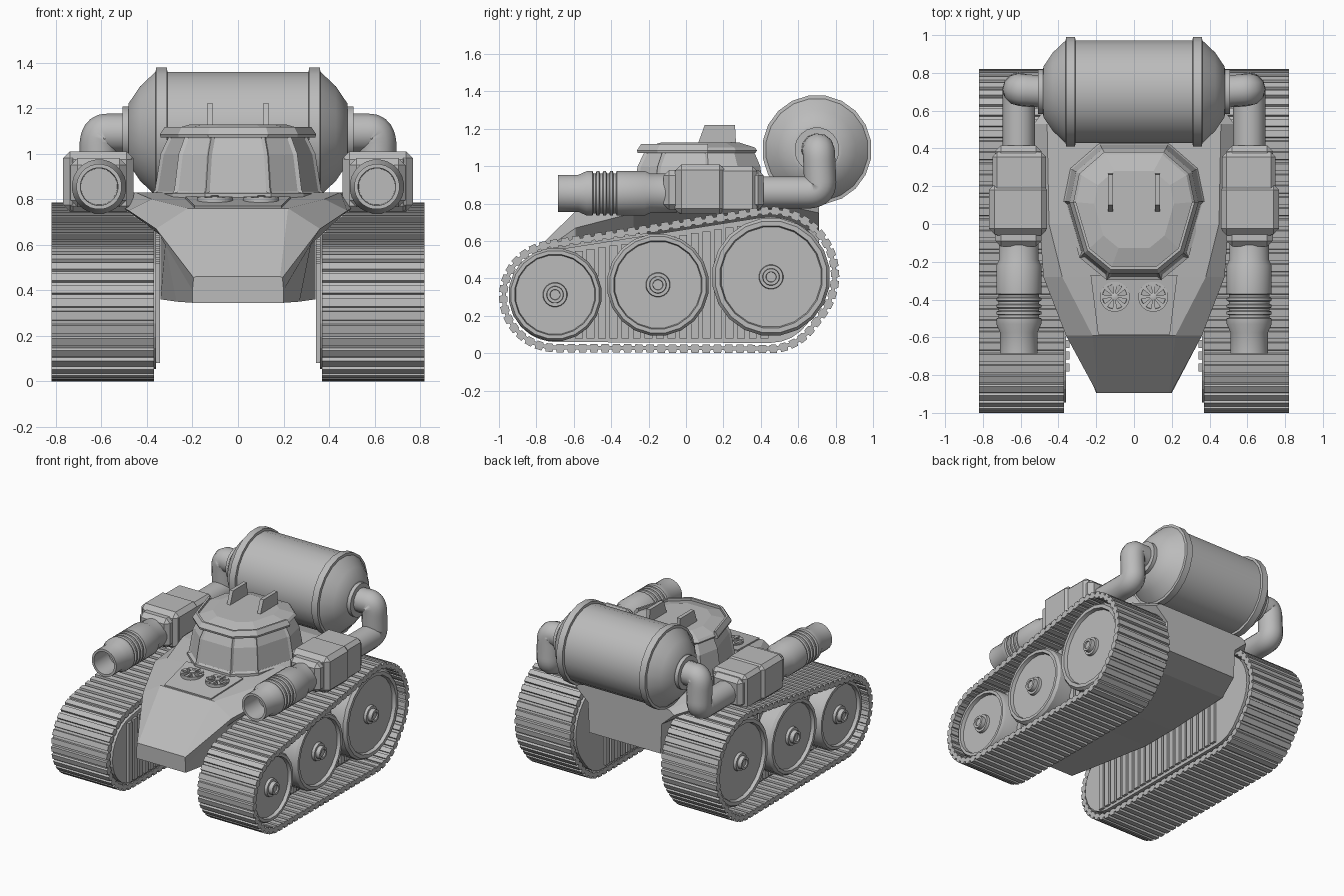
import bpy, bmesh, math
from mathutils import Vector
from mathutils.geometry import convex_hull_2d

if "Cube" in bpy.data.objects:
    bpy.data.objects.remove(bpy.data.objects["Cube"], do_unlink=True)

grey = bpy.data.materials.new("plain grey")
grey.use_nodes = True
grey.diffuse_color = (0.5, 0.5, 0.5, 1)
grey.node_tree.nodes["Principled BSDF"].inputs["Base Color"].default_value = (0.5, 0.5, 0.5, 1)


def finish(name, bm, mirror=False, smooth=True, bevel=0):
    bmesh.ops.recalc_face_normals(bm, faces=bm.faces)
    me = bpy.data.meshes.new(name)
    bm.to_mesh(me)
    bm.free()
    me.materials.append(grey)
    if smooth:
        for p in me.polygons:
            p.use_smooth = True
        me.set_sharp_from_angle(angle=math.radians(32))
    ob = bpy.data.objects.new(name, me)
    bpy.context.scene.collection.objects.link(ob)
    if bevel:
        m = ob.modifiers.new("Bevel", 'BEVEL')
        m.width, m.segments = bevel, 1
    if mirror:
        ob.modifiers.new("Mirror", 'MIRROR').use_mirror_merge = False
    return ob


def loft(rings, closed=False):
    """Skin a list of equal rings of points; cap the ends unless closed."""
    bm = bmesh.new()
    vr = [[bm.verts.new(p) for p in r] for r in rings]
    n = len(vr[0])
    pairs = list(zip(vr, vr[1:])) + ([(vr[-1], vr[0])] if closed else [])
    for a, b in pairs:
        for i in range(n):
            j = (i + 1) % n
            bm.faces.new((a[i], a[j], b[j], b[i]))
    if not closed:
        bm.faces.new(vr[0])
        bm.faces.new(vr[-1])
    return bm


def spin(profile, axis, centre, n=16):
    """Revolve (radius, offset) pairs about an axis through centre."""
    rings = []
    for r, t in profile:
        ring = []
        for i in range(n):
            a = math.tau * (i + 0.5) / n
            u, v = r * math.cos(a), r * math.sin(a)
            p = {'X': (t, u, v), 'Y': (u, t, v), 'Z': (u, v, t)}[axis]
            ring.append(Vector(centre) + Vector(p))
        rings.append(ring)
    return loft(rings)


def add_box(bm, x0, x1, y0, y1, z0, z1):
    v = bmesh.ops.create_cube(bm, size=1)["verts"]
    bmesh.ops.scale(bm, verts=v, vec=(x1 - x0, y1 - y0, z1 - z0))
    bmesh.ops.translate(bm, verts=v, vec=((x0 + x1) / 2, (y0 + y1) / 2, (z0 + z1) / 2))


# Track path: hull around the wheel circles, resampled evenly
cloud = []
for cy, cz, r in ((-0.70, 0.305, 0.30), (0.45, 0.415, 0.37), (0.45, 0.30, 0.30)):
    for i in range(64):
        a = math.tau * i / 64
        cloud.append(Vector((cy + r * math.cos(a), cz + r * math.sin(a))))
path = [cloud[i] for i in convex_hull_2d(cloud)]
area = sum(p.x * q.y - q.x * p.y for p, q in zip(path, path[1:] + path[:1]))
if area < 0:
    path.reverse()
lengths = [(q - p).length for p, q in zip(path, path[1:] + path[:1])]
total = sum(lengths)


def on_path(d, inset):
    d %= total
    i = 0
    while i < len(path) - 1 and d > lengths[i]:
        d -= lengths[i]
        i += 1
    p, q = path[i], path[(i + 1) % len(path)]
    t = (q - p).normalized()
    return p + t * d + Vector((-t.y, t.x)) * inset


TEETH = 74
outer, inner = [], []
for i in range(TEETH):
    for frac, dep in ((0.0, 0), (0.62, 0), (0.68, 0.015), (0.94, 0.015)):
        d = (i + frac) * total / TEETH
        outer.append(on_path(d, dep))
        inner.append(on_path(d, 0.045 - dep * 0.6))


def at_x(pts, x):
    return [Vector((x, p.x, p.y)) for p in pts]


finish("track", loft([at_x(outer, 0.37), at_x(outer, 0.82), at_x(inner, 0.82),
                      at_x(inner, 0.37)], closed=True), mirror=True, smooth=False)

# Track core with vertical ribs
core = [on_path(i * total / 60, 0.055) for i in range(60)]
finish("track_core", loft([at_x(core, 0.36), at_x(core, 0.62)]), mirror=True, smooth=False)
bm = bmesh.new()
for i in range(20):
    y = -0.78 + i * 0.062
    add_box(bm, 0.342, 0.645, y, y + 0.042, 0.08, 0.53 + 0.155 * (y + 0.7))
finish("track_ribs", bm, mirror=True, smooth=False)

# Road wheels with raised rims and hubs
for name, y, z, R in (("front_wheel", -0.70, 0.313, 0.25), ("middle_wheel", -0.15, 0.366, 0.274),
                      ("rear_wheel", 0.455, 0.408, 0.317)):
    prof = [(R, 0.55), (R, 0.755), (R * 0.95, 0.775), (R * 0.87, 0.775), (R * 0.85, 0.75),
            (0.066, 0.75), (0.063, 0.77), (0.046, 0.77), (0.044, 0.80), (0.028, 0.80), (0.026, 0.79)]
    finish(name, spin(prof, 'X', (0, y, z), 20), mirror=True)

# Hull: sections of (y, then x and z for bottom, waist, lip and deck edge)
sections = [
    (-0.895, (0.20, 0.345), (0.20, 0.40), (0.195, 0.455), (0.185, 0.46)),
    (-0.59, (0.27, 0.35), (0.32, 0.60), (0.36, 0.67), (0.22, 0.76)),
    (-0.28, (0.34, 0.36), (0.34, 0.64), (0.48, 0.75), (0.38, 0.80)),
    (0.0, (0.34, 0.36), (0.34, 0.64), (0.50, 0.76), (0.45, 0.83)),
    (0.53, (0.34, 0.38), (0.34, 0.66), (0.53, 0.79), (0.46, 0.83)),
    (0.71, (0.29, 0.44), (0.30, 0.66), (0.40, 0.75), (0.36, 0.78)),
]
rings = []
for y, *pts in sections:
    rings.append([Vector((x, y, z)) for x, z in pts] + [Vector((-x, y, z)) for x, z in reversed(pts)])
finish("hull", loft(rings), smooth=False)

# Hood panel
hood = [(0.19, -0.585, 0.762), (0.23, -0.27, 0.803), (-0.23, -0.27, 0.803), (-0.19, -0.585, 0.762)]
finish("hood_panel", loft([[Vector(p) + Vector((0, 0, h)) for p in hood] for h in (-0.02, 0.008)]),
       smooth=False)

# Hood fans: ring, hub and blades
fan_centre = Vector((0.102, -0.385, 0.785))
finish("fan_ring", spin([(0.08, -0.01), (0.08, 0.022), (0.066, 0.022), (0.064, 0.010)],
                        'Z', fan_centre, 20), mirror=True)
finish("fan_hub", spin([(0.02, 0), (0.02, 0.03), (0.012, 0.033)], 'Z', fan_centre, 12), mirror=True)
bm = bmesh.new()
for i in range(8):
    a = math.tau * i / 8
    d, n = Vector((math.cos(a), math.sin(a), 0)), Vector((-math.sin(a), math.cos(a), 0))
    quad = [d * 0.015 - n * 0.005, d * 0.078 - n * 0.013, d * 0.078 + n * 0.013, d * 0.015 + n * 0.005]
    lo = [bm.verts.new(fan_centre + p) for p in quad]
    hi = [bm.verts.new(fan_centre + p + Vector((0, 0, 0.026))) for p in quad]
    bm.faces.new(lo)
    bm.faces.new(hi)
    for k in range(4):
        m = (k + 1) % 4
        bm.faces.new((lo[k], lo[m], hi[m], hi[k]))
finish("fan_blades", bm, mirror=True, smooth=False)

# Cockpit
half = [(0.14, -0.285), (0.28, -0.17), (0.365, 0.12), (0.33, 0.29), (0.18, 0.42)]
outline = half + [(-x, y) for x, y in reversed(half)]


def cabin_ring(s, z):
    return [Vector((x * s, 0.09 + (y - 0.09) * s, z)) for x, y in outline]


bm = loft([cabin_ring(1.03, 0.78), cabin_ring(1.03, 0.825), cabin_ring(1.0, 0.84),
           cabin_ring(0.93, 1.0), cabin_ring(0.82, 1.085)])
# join the two window bands into single tall panes, then recess them
bm.normal_update()
panes = [f for f in bm.faces if 0.83 < f.calc_center_median().z < 1.08
         and f.calc_center_median().y < 0.1 and abs(f.normal.z) < 0.9]
bmesh.ops.recalc_face_normals(bm, faces=bm.faces)
groups = {}
for f in panes:
    c = f.calc_center_median()
    groups.setdefault(round(math.atan2(c.x, 0.09 - c.y) * 2.2), []).append(f)
for g in groups.values():
    bmesh.ops.inset_region(bm, faces=g, thickness=0.016, depth=-0.01, use_even_offset=True)
finish("cockpit", bm, smooth=False)
finish("cockpit_roof", loft([cabin_ring(0.85, 1.07), cabin_ring(0.88, 1.085), cabin_ring(0.84, 1.10),
                             cabin_ring(0.58, 1.128)]), smooth=False)

# Brow around the front of the roof
brow = [(x, y) for x, y in half[:3]]
brow = [(-x, y) for x, y in reversed(brow)] + brow
rings = []
for x, y in brow:
    p = Vector((x, y - 0.09, 0))
    rings.append([p * s + Vector((0, 0.09, z)) for s, z in
                  ((0.93, 1.07), (0.94, 1.085), (0.88, 1.118), (0.84, 1.118), (0.84, 1.07))])
finish("roof_brow", loft(rings), smooth=False)

# Roof fins
fin = [(0.06, 1.11), (0.10, 1.22), (0.262, 1.22), (0.268, 1.11)]
finish("roof_fin", loft([[Vector((x, y, z)) for y, z in fin] for x in (0.11, 0.137)]),
       mirror=True, smooth=False)

# Gun housings
bm = bmesh.new()
add_box(bm, 0.465, 0.75, -0.06, 0.38, 0.745, 1.0)
finish("gun_housing", bm, mirror=True, smooth=False, bevel=0.025)
bm = bmesh.new()
add_box(bm, 0.46, 0.768, -0.055, 0.21, 0.745, 1.01)
finish("gun_housing_front", bm, mirror=True, smooth=False, bevel=0.03)
bm = bmesh.new()
add_box(bm, 0.49, 0.735, -0.12, 0.415, 0.765, 0.98)
finish("gun_collar", bm, mirror=True, smooth=False, bevel=0.03)

# Gun barrels with grooves and open muzzle
prof = [(0.106, -0.05), (0.106, -0.19), (0.12, -0.22), (0.12, -0.36)]
for i in range(4):
    y = -0.37 - i * 0.036
    prof += [(0.12, y), (0.108, y - 0.005), (0.108, y - 0.017), (0.12, y - 0.022)]
prof += [(0.12, -0.53), (0.10, -0.575), (0.10, -0.685), (0.083, -0.685), (0.08, -0.52)]
finish("gun_barrel", spin(prof, 'Y', (0.61, 0, 0.855), 24), mirror=True)

# Rear tank with bands, tapered ends and flanges
ends = [(0.275, 0.31), (0.293, 0.312), (0.293, 0.36), (0.275, 0.362), (0.21, 0.43), (0.135, 0.48),
        (0.12, 0.481), (0.12, 0.508)]
prof = [(r, -x) for r, x in reversed(ends)] + ends
finish("tank", spin(prof, 'X', (0, 0.70, 1.088), 20))

# Feed pipes from tank to guns
curve = bpy.data.curves.new("feed_pipe", 'CURVE')
curve.dimensions = '3D'
curve.bevel_depth, curve.bevel_resolution, curve.use_fill_caps = 0.086, 4, True
pts = [(0.61, 0.38, 0.86), (0.61, 0.58, 0.86), (0.61, 0.72, 0.86), (0.61, 0.715, 0.97),
       (0.61, 0.71, 1.09), (0.55, 0.705, 1.09), (0.46, 0.70, 1.09)]
sp = curve.splines.new('NURBS')
sp.points.add(len(pts) - 1)
for q, p in zip(sp.points, pts):
    q.co = (*p, 1)
sp.order_u, sp.use_endpoint_u, sp.resolution_u, sp.use_smooth = 3, True, 6, True
curve.materials.append(grey)
pipe = bpy.data.objects.new("feed_pipe", curve)
bpy.context.scene.collection.objects.link(pipe)
pipe.modifiers.new("Mirror", 'MIRROR').use_mirror_merge = False
